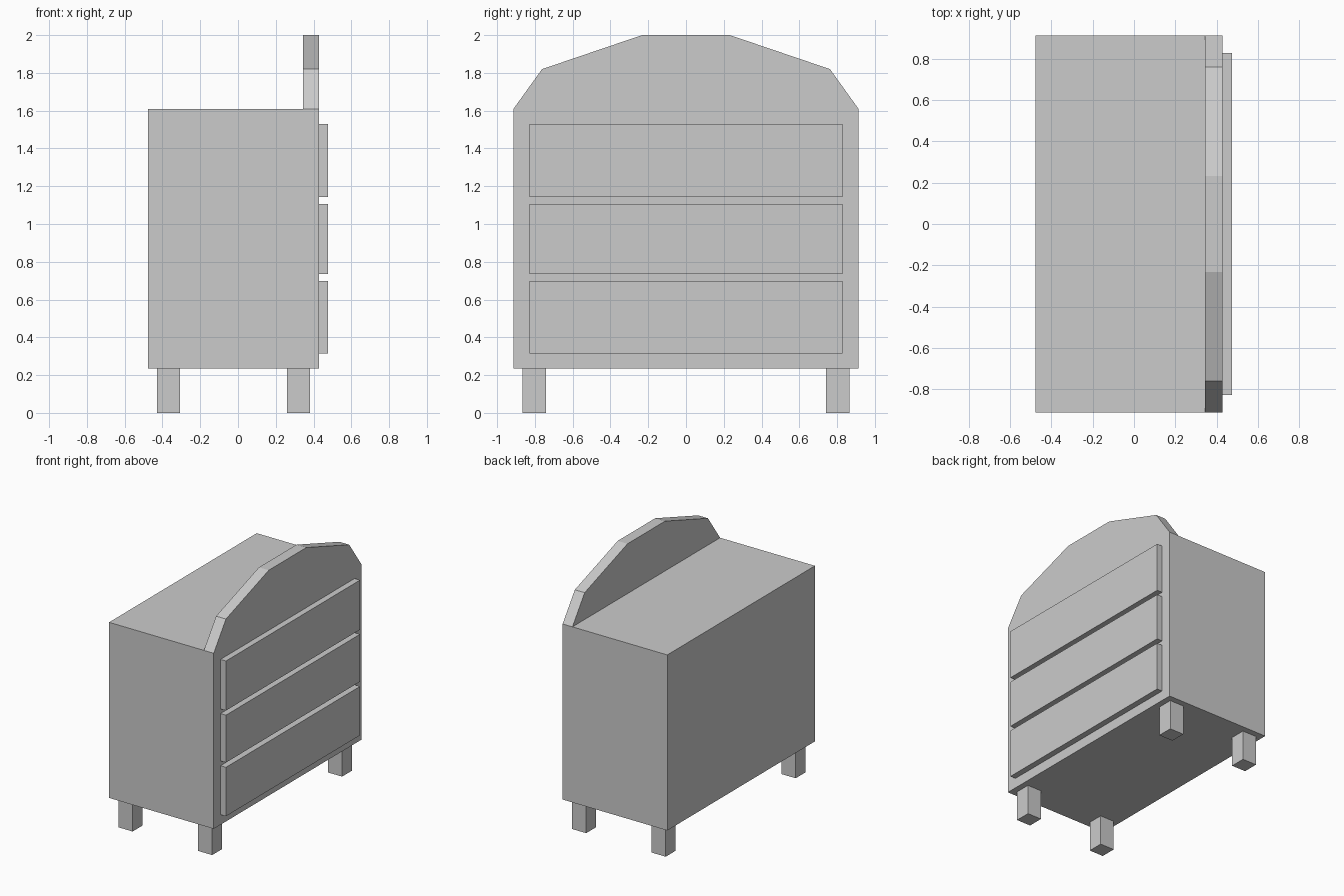
import bpy, bmesh

if "Cube" in bpy.data.objects:
    bpy.data.objects.remove(bpy.data.objects["Cube"])


def finish(name, bm):
    bmesh.ops.recalc_face_normals(bm, faces=bm.faces)
    mesh = bpy.data.meshes.new(name)
    bm.to_mesh(mesh)
    bm.free()
    obj = bpy.data.objects.new(name, mesh)
    bpy.context.collection.objects.link(obj)


def box(name, x, y, z):
    bm = bmesh.new()
    bmesh.ops.create_cube(bm, size=1)
    for v in bm.verts:
        v.co = [(lo + hi) / 2 + c * (hi - lo) for c, (lo, hi) in zip(v.co, (x, y, z))]
    finish(name, bm)


BACK, PANEL, FRONT = -0.477, 0.344, 0.429
HALF, BOTTOM, TOP = 0.913, 0.236, 1.61

# Cabinet body with arched headboard rising along the drawer side
half_arch = [(HALF, TOP), (0.762, 1.82), (0.232, 2.0)]
arch = half_arch + [(-y, z) for y, z in reversed(half_arch)]
bm = bmesh.new()
inner = [bm.verts.new((PANEL, y, z)) for y, z in arch]
outer = [bm.verts.new((FRONT, y, z)) for y, z in arch]
bl, br, tr, tl = [bm.verts.new((BACK, y, z)) for y, z in
                  ((HALF, BOTTOM), (-HALF, BOTTOM), (-HALF, TOP), (HALF, TOP))]
fl, fr = [bm.verts.new((FRONT, y, BOTTOM)) for y in (HALF, -HALF)]
for a, b, c, d in zip(inner, inner[1:], outer[1:], outer):
    bm.faces.new((a, b, c, d))
for face in (inner, outer + [fr, fl], [tl, tr, inner[-1], inner[0]],
             [bl, br, tr, tl], [bl, fl, fr, br],
             [bl, tl, inner[0], outer[0], fl],
             [br, fr, outer[-1], inner[-1], tr]):
    bm.faces.new(face)
finish("cabinet_body", bm)

# Drawer fronts
for name, z in (("bottom", (0.315, 0.698)), ("middle", (0.735, 1.106)),
                ("top", (1.142, 1.53))):
    box(name + "_drawer", (FRONT, 0.476), (-0.829, 0.829), z)

# Four square legs
for end, x in (("back", (-0.43, -0.307)), ("front", (0.259, 0.382))):
    for side, y in (("left", (0.742, 0.865)), ("right", (-0.865, -0.742))):
        box(f"{end}_{side}_leg", x, y, (0, BOTTOM))
